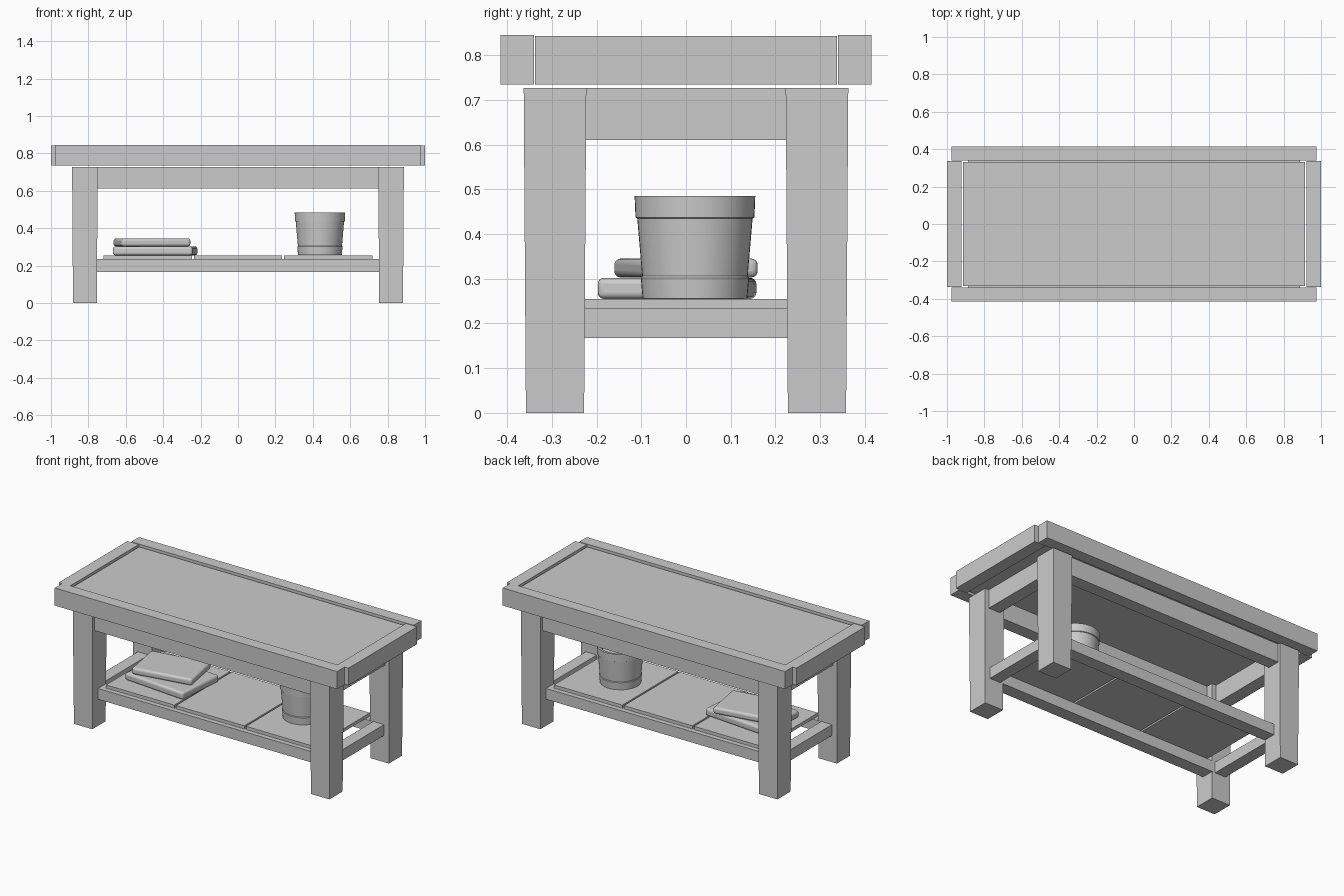
import bpy, bmesh, math
from mathutils import Matrix

if "Cube" in bpy.data.objects:
    bpy.data.objects.remove(bpy.data.objects["Cube"])

grey = bpy.data.materials.new("plain_grey")
grey.diffuse_color = (0.6, 0.6, 0.6, 1)
grey.use_nodes = True
grey.node_tree.nodes["Principled BSDF"].inputs["Base Color"].default_value = grey.diffuse_color


def finish(bm, name):
    bmesh.ops.recalc_face_normals(bm, faces=bm.faces)
    me = bpy.data.meshes.new(name)
    bm.to_mesh(me)
    bm.free()
    me.materials.append(grey)
    ob = bpy.data.objects.new(name, me)
    bpy.context.collection.objects.link(ob)
    return ob


def smooth(ob, angle=40):
    bpy.ops.object.select_all(action='DESELECT')
    ob.select_set(True)
    bpy.context.view_layer.objects.active = ob
    bpy.ops.object.shade_smooth_by_angle(angle=math.radians(angle))


def box(name, x0, x1, y0, y1, z0, z1, taper=1.0):
    """Box between limits; taper scales the lower end."""
    bm = bmesh.new()
    bmesh.ops.create_cube(bm, size=1)
    for v in bm.verts:
        k = taper if v.co.z < 0 else 1.0
        v.co.x = (x0 + x1) / 2 + v.co.x * k * (x1 - x0)
        v.co.y = (y0 + y1) / 2 + v.co.y * k * (y1 - y0)
        v.co.z = z0 if v.co.z < 0 else z1
    return finish(bm, name)


def mirrored(name, axis, a, b, c, z0, z1):
    """Pair of bars: a..b is the distance from centre, c the half length."""
    for s, tag in ((-1, "_a"), (1, "_b")):
        lo, hi = sorted((s * a, s * b))
        if axis == 'y':
            box(name + tag, -c, c, lo, hi, z0, z1)
        else:
            box(name + tag, lo, hi, -c, c, z0, z1)


# Table top: framed panel, set slightly below its rim
box("top_panel", -0.915, 0.915, -0.332, 0.332, 0.745, 0.832)
mirrored("top_long_rail", 'y', 0.34, 0.415, 0.975, 0.735, 0.845)
mirrored("top_end_rail", 'x', 0.922, 1.0, 0.338, 0.735, 0.843)

# Legs
for sx in (-1, 1):
    for sy in (-1, 1):
        x0, x1 = sorted((sx * 0.75, sx * 0.887))
        y0, y1 = sorted((sy * 0.223, sy * 0.363))
        box("leg", x0, x1, y0, y1, 0.0, 0.727, 0.93)

# Aprons under the top and stretchers for the shelf
mirrored("long_apron", 'y', 0.265, 0.345, 0.755, 0.612, 0.727)
mirrored("end_apron", 'x', 0.78, 0.86, 0.228, 0.61, 0.727)
mirrored("long_stretcher", 'y', 0.225, 0.305, 0.76, 0.167, 0.235)
mirrored("end_stretcher", 'x', 0.775, 0.85, 0.235, 0.167, 0.235)

# Shelf boards
for i in (-1, 0, 1):
    box("shelf_board", i * 0.483 - 0.236, i * 0.483 + 0.236,
        -0.275, 0.275, 0.235, 0.255)


# Books with softened edges
def book(name, x, y, z0, z1, w, d, turn):
    ob = box(name, -w / 2, w / 2, -d / 2, d / 2, z0, z1)
    ob.data.transform(Matrix.Translation((x, y, 0)) @
                      Matrix.Rotation(math.radians(turn), 4, 'Z'))
    m = ob.modifiers.new("soft_edges", 'BEVEL')
    m.width = 0.014
    m.segments = 4
    smooth(ob)


book("lower_book", -0.443, -0.02, 0.255, 0.302, 0.428, 0.321, -5)
book("upper_book", -0.46, 0.0, 0.303, 0.345, 0.375, 0.264, 10)

# Pot: spun profile with rim and foot bands, open at the top
profile = [(0, 0.256), (0.117, 0.256), (0.121, 0.302), (0.118, 0.306),
           (0.129, 0.435), (0.133, 0.437), (0.135, 0.485), (0.122, 0.485),
           (0.117, 0.43), (0.0, 0.43)]
bm = bmesh.new()
vs = [bm.verts.new((r, 0, z)) for r, z in profile]
es = [bm.edges.new(p) for p in zip(vs, vs[1:])]
bmesh.ops.spin(bm, geom=vs + es, cent=(0, 0, 0), axis=(0, 0, 1),
               angle=2 * math.pi, steps=48)
bmesh.ops.remove_doubles(bm, verts=bm.verts, dist=1e-4)
bmesh.ops.translate(bm, verts=bm.verts, vec=(0.438, 0.02, 0))
smooth(finish(bm, "pot"), 30)
